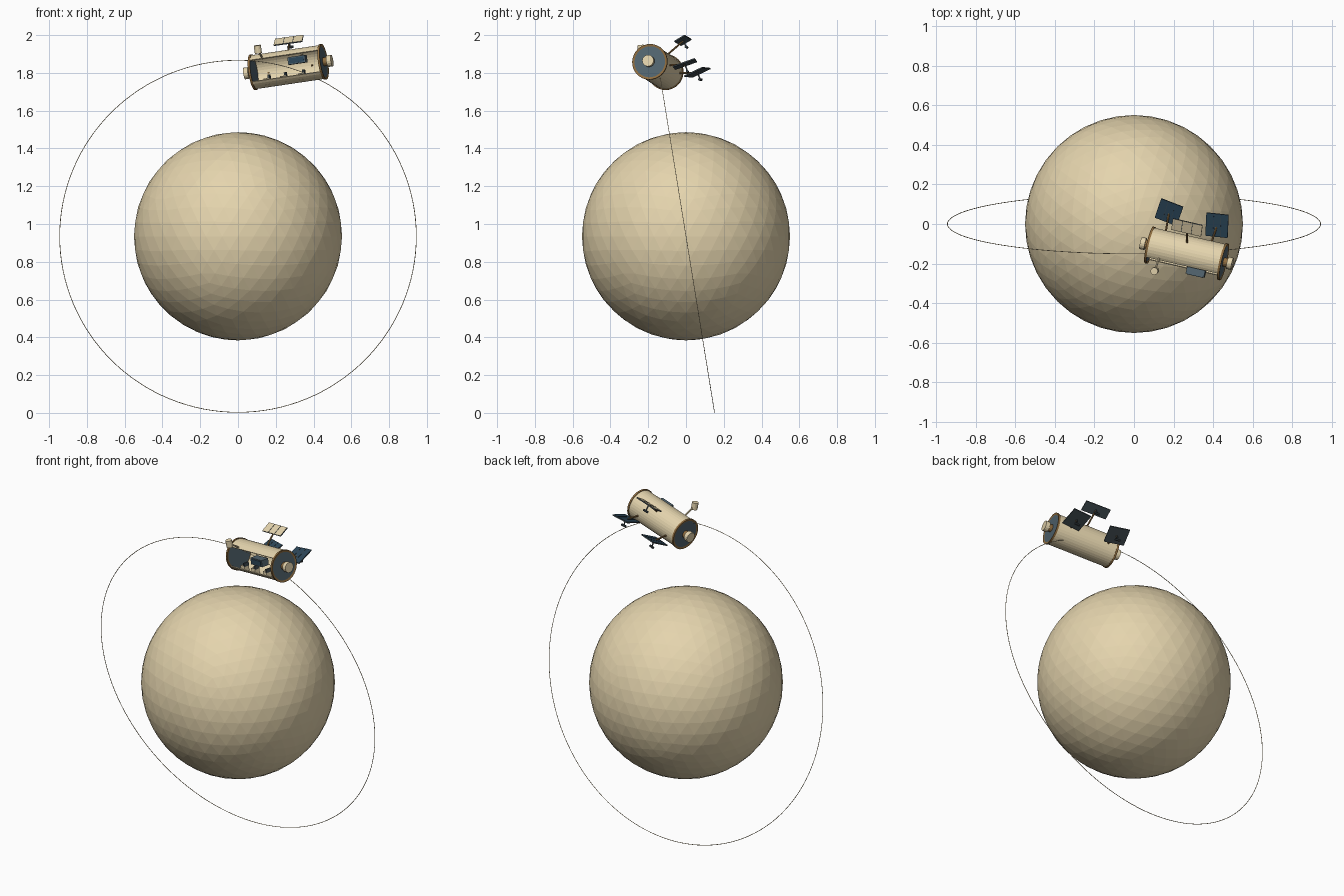
import bpy, bmesh, math
from mathutils import Matrix, Vector

cube = bpy.data.objects.get("Cube")
if cube:
    bpy.data.objects.remove(cube, do_unlink=True)


def material(name, rgb):
    m = bpy.data.materials.new(name)
    m.use_nodes = True
    m.diffuse_color = (*rgb, 1)
    m.node_tree.nodes["Principled BSDF"].inputs["Base Color"].default_value = (*rgb, 1)
    return m


SAND = material("sand", (0.78, 0.66, 0.42))
BRONZE = material("bronze", (0.27, 0.15, 0.05))
SLATE = material("slate_blue", (0.085, 0.13, 0.16))
CELL = material("solar_blue", (0.025, 0.062, 0.10))
DARK = material("dark_grey", (0.05, 0.068, 0.078))


def finish(name, bm, mats, matrix=None):
    bmesh.ops.recalc_face_normals(bm, faces=bm.faces)
    mesh = bpy.data.meshes.new(name)
    bm.to_mesh(mesh)
    bm.free()
    for m in mats:
        mesh.materials.append(m)
    ob = bpy.data.objects.new(name, mesh)
    if matrix:
        mesh.transform(matrix)
    bpy.context.collection.objects.link(ob)
    return ob


def box(name, centre, size, mat, matrix):
    bm = bmesh.new()
    bmesh.ops.create_cube(bm, size=1)
    return finish(name, bm, [mat], matrix @ Matrix.Translation(centre) @ Matrix.Diagonal((*size, 1)))


def rod(name, start, end, radius, mat, sides=12):
    a, b = Vector(start), Vector(end)
    bm = bmesh.new()
    bmesh.ops.create_cone(bm, cap_ends=True, segments=sides, radius1=radius, radius2=radius,
                          depth=(b - a).length)
    turn = (b - a).to_track_quat("Z", "Y").to_matrix().to_4x4()
    return finish(name, bm, [mat], Matrix.Translation((a + b) / 2) @ turn)


# Faceted planet
HUB = Vector((0, 0, 0.935))
bm = bmesh.new()
bmesh.ops.create_icosphere(bm, subdivisions=4, radius=0.551)
finish("planet", bm, [SAND], Matrix.Translation(HUB))

# Thin tilted orbit line
bpy.ops.mesh.primitive_torus_add(major_segments=128, minor_segments=6, major_radius=0.944,
                                 minor_radius=0.0018, location=HUB,
                                 rotation=(math.radians(99.2), 0, 0))
orbit = bpy.context.object
orbit.name = "orbit_line"
orbit.data.materials.append(SAND)

# Station frame: local x along the hull, y to the back, z up
axis = Vector((0.964, -0.22, 0.143)).normalized()
back = Vector((0, 0, 1)).cross(axis).normalized()
up = axis.cross(back)
S = Matrix((axis, back, up)).transposed().to_4x4()
S.translation = (0.266, -0.149, 1.831)

# Hull: tube with an open window on its front side
HALF, R, STEPS = 0.19, 0.088, 28
bm = bmesh.new()
rows = []
for i in range(STEPS + 1):
    t = math.radians(215 + 280 * i / STEPS)
    rows.append([bm.verts.new((x, R * math.cos(t), R * math.sin(t))) for x in (-HALF, HALF)])
for p, q in zip(rows, rows[1:]):
    bm.faces.new((p[0], p[1], q[1], q[0]))
hull = finish("hull", bm, [SAND], S)
wall = hull.modifiers.new("wall", "SOLIDIFY")
wall.thickness = 0.005
wall.offset = 0

# End plates with bronze rims, and docking ports
for side, label in ((-1, "left_"), (1, "right_")):
    bm = bmesh.new()
    bmesh.ops.create_cone(bm, cap_ends=True, segments=32, radius1=0.095, radius2=0.095, depth=0.012)
    caps = [f for f in bm.faces if len(f.verts) > 4]
    bmesh.ops.inset_individual(bm, faces=caps, thickness=0.012, depth=-0.003)
    for f in bm.faces:
        f.material_index = 1 if len(f.verts) > 4 else 0
    finish(label + "end_plate", bm, [BRONZE, SLATE],
           S @ Matrix.Translation((side * 0.191, 0, 0)) @ Matrix.Rotation(math.pi / 2, 4, "Y"))
    spots = [S @ Vector((side * x, 0, 0)) for x in (0.192, 0.215, 0.24)]
    rod(label + "port_neck", spots[0], spots[1], 0.023, BRONZE, 16)
    rod(label + "port", spots[1], spots[2], 0.031, SAND, 16)

# Equipment inside the window
console = S.inverted() @ Vector((0.315, -0.236, 1.869))
box("control_box", console, (0.095, 0.05, 0.04), SLATE, S)
box("control_screen", console + Vector((0, -0.026, 0)), (0.08, 0.004, 0.028), CELL, S)
rod("control_box_arm", S @ console, S @ Vector((console.x, 0.06, 0.06)), 0.005, SAND, 8)
for n, x in enumerate((-0.115, -0.025, 0.075)):
    box(f"seat_{n + 1}", (x, -0.03, -0.06), (0.032, 0.035, 0.034), SAND, S)
    box(f"seat_back_{n + 1}", (x + 0.012, -0.03, -0.037), (0.01, 0.035, 0.022), DARK, S)

# Lamp on a short boom
tip = Vector((0.105, -0.235, 1.924))
rod("lamp_boom", (0.13, -0.165, 1.875), tip, 0.005, SAND, 8)
rod("lamp", tip + Vector((0.003, 0, -0.02)), tip + Vector((-0.003, -0.004, 0.022)), 0.019, SAND, 12)


# Solar panels: plate, ribs, rear mount and arm to the hull
def solar_panel(name, centre, u, v, base, face):
    c, u, v = Vector(centre), Vector(u), Vector(v)
    n = u.cross(v).normalized()
    P = Matrix((u, v, n)).transposed().to_4x4()
    P.translation = c
    bm = bmesh.new()
    bmesh.ops.create_cube(bm, size=1)
    bm.normal_update()
    for f in bm.faces:
        f.material_index = 1 if f.normal.z > 0.5 else 0
    finish(name, bm, [DARK, face], P @ Matrix.Diagonal((1, 1, 0.007, 1)))
    for i in (-1, 1):
        box(f"{name}_rib_{'a' if i < 0 else 'b'}", (i / 6, 0, 0.004), (0.014, 1, 0.002), DARK, P)
    foot = c - n * 0.042
    rod(name + "_stem", c, foot, 0.004, DARK, 8)
    half = u.normalized() * 0.016
    rod(name + "_foot", foot - half, foot + half, 0.007, DARK, 8)
    rod(name + "_arm", base, c - n * 0.004, 0.005, BRONZE, 8)


solar_panel("left_panel", (0.177, 0.06, 1.803), (0.111, -0.043, 0.005), (0.033, 0.096, 0.046),
            (0.16, -0.045, 1.80), CELL)
solar_panel("right_panel", (0.42, -0.006, 1.847), (0.112, -0.012, 0.015), (0.005, 0.116, 0.041),
            (0.39, -0.1, 1.84), CELL)
solar_panel("top_panel", (0.268, -0.017, 1.972), (0.15, -0.035, 0.021), (0.008, 0.056, 0.033),
            (0.268, -0.1, 1.895), SAND)
